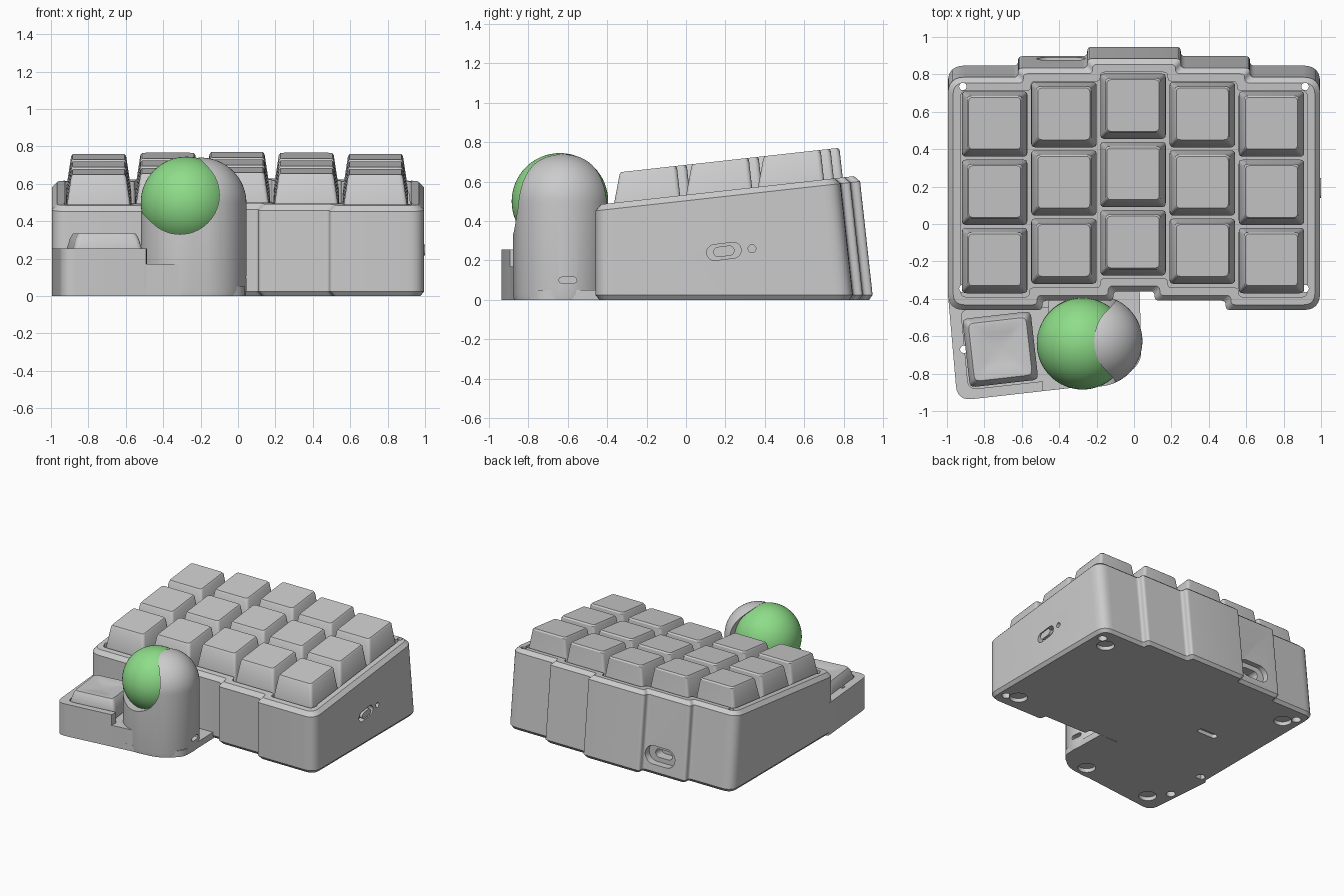
import bpy, bmesh, math
from mathutils import Vector, Matrix

if "Cube" in bpy.data.objects:
    bpy.data.objects.remove(bpy.data.objects["Cube"])

SLOPE, RIM = 0.111, 0.533          # tilted top plane: z = RIM + SLOPE * y
THUMB_TURN = math.radians(6.5)


def finish(name, bm):
    bmesh.ops.recalc_face_normals(bm, faces=bm.faces)
    me = bpy.data.meshes.new(name)
    bm.to_mesh(me)
    bm.free()
    ob = bpy.data.objects.new(name, me)
    bpy.context.collection.objects.link(ob)
    return ob


def smooth(ob, deg=30):
    bpy.ops.object.select_all(action='DESELECT')
    ob.select_set(True)
    bpy.context.view_layer.objects.active = ob
    bpy.ops.object.shade_smooth_by_angle(angle=math.radians(deg))


def loft(name, rings):
    """Closed skin through equal-length rings, capped at both ends."""
    bm = bmesh.new()
    vs = [[bm.verts.new(p) for p in r] for r in rings]
    n = len(vs[0])
    for a, b in zip(vs, vs[1:]):
        for i in range(n):
            bm.faces.new((a[i], a[(i + 1) % n], b[(i + 1) % n], b[i]))
    bm.faces.new(vs[0][::-1])
    bm.faces.new(vs[-1])
    return finish(name, bm)


def hull(name, points):
    bm = bmesh.new()
    for p in {tuple(round(c, 5) for c in p) for p in points}:
        bm.verts.new(p)
    res = bmesh.ops.convex_hull(bm, input=bm.verts)
    loose = [v for v in bm.verts if not v.link_faces]
    bmesh.ops.delete(bm, geom=loose, context='VERTS')
    return finish(name, bm)


def slot(name, axis, c0, c1, r, a, b, n=32):
    """Rounded slot (or cylinder) along an axis, from a to b."""
    pts = []
    for c in (c0, c1):
        for i in range(n):
            t = math.tau * i / n
            u, v = c[0] + r * math.cos(t), c[1] + r * math.sin(t)
            for d in (a, b):
                pts.append({'x': (d, u, v), 'y': (u, d, v), 'z': (u, v, d)}[axis])
    return hull(name, pts)


def cut(ob, cutters):
    for c in cutters:
        m = ob.modifiers.new("cut", 'BOOLEAN')
        m.operation, m.solver, m.object = 'DIFFERENCE', 'EXACT', c
    dg = bpy.context.evaluated_depsgraph_get()
    me = bpy.data.meshes.new_from_object(ob.evaluated_get(dg))
    ob.modifiers.clear()
    ob.data = me


def rounded(pts, radii, n=6):
    out = []
    for i, p in enumerate(pts):
        p = Vector(p)
        d0 = (Vector(pts[i - 1]) - p).normalized() * radii[i]
        d1 = (Vector(pts[(i + 1) % len(pts)]) - p).normalized() * radii[i]
        for k in range(n + 1):
            t = k / n
            out.append(p + d0 * (1 - t) ** 2 + d1 * t ** 2)
    return out


# --- main case: stepped outline, tilted top, leaning back wall
def case_outline(m):
    half = [(.11 + m, -.36 + m), (.11 + m, -.41 + m), (.49 + m, -.41 + m), (.49 + m, -.46 + m),
            (.995 - m, -.46 + m), (.995 - m, .85 - m), (.62 - m, .85 - m), (.62 - m, .90 - m),
            (.25 - m, .90 - m), (.25 - m, .95 - m)]
    rad = [.024] * 4 + [max(.03, .09 - m)] * 2 + [.024] * 4
    return rounded(half + [(-x, y) for x, y in half[::-1]], rad + rad[::-1])


def case_ring(m, drop=None, z=0):
    ring = []
    for p in case_outline(m):
        back = p.y > .6
        lean = .11 if back else 0
        h = z if drop is None else (RIM + SLOPE * p.y - drop) / (1 + SLOPE * lean)
        ring.append((p.x, p.y - lean * h, h))
    return ring


case = loft("case", [case_ring(.02), case_ring(0, z=.025), case_ring(0, .03), case_ring(.028, 0),
                     case_ring(.07, 0), case_ring(.07, .12)])

# --- cutters shared by the lower parts
feet = [slot("foot_cut", 'z', c, c, .065, -.1, .03) for c in
        ((.83, .67), (.83, -.31), (-.85, .66), (-.8, -.8), (-.2, -.77))]
screws = []
for c in ((.915, .735), (-.915, .735), (.915, -.345), (-.915, -.345), (-.91, -.67)):
    screws.append(slot("screw_cut", 'z', c, c, .02, -.1, .9, 16))
    screws.append(slot("screw_head_cut", 'z', c, c, .034, -.1, .04, 20))
openings = [
    slot("port_cut", 'y', (-.45, .15), (-.33, .15), .07, .835, 1.2),
    slot("port_inner_cut", 'y', (-.43, .15), (-.35, .15), .033, .76, 1.2),
    slot("switch_cut", 'x', (.145, .24), (.24, .252), .04, .95, 1.2),
    slot("reset_cut", 'x', (.335, .26), (.335, .26), .02, .92, 1.2, 16),
    slot("bottom_slot_cut", 'z', (-.61, .17), (-.49, .17), .025, -.1, .03)]
cut(case, feet[:3] + screws[:8] + openings)
smooth(case)
smooth(slot("power_switch", 'x', (.165, .243), (.22, .25), .026, .93, 1.0))


# --- keycaps
def keycap(name, profile, r, turn):
    rings = []
    for h, z, dy in profile:
        sq = rounded([(-h, -h), (h, -h), (h, h), (-h, h)], [r] * 4, 4)
        rings.append([turn @ Vector((p.x, p.y + dy, z)) for p in sq])
    ob = loft(name, rings)
    smooth(ob)
    return ob


tilt = Matrix.Rotation(math.atan(SLOPE), 4, 'X')
key_profile = [(.168, -.03, 0), (.175, 0, 0), (.173, .03, 0), (.147, .20, .026), (.139, .211, .027)]
for col, stagger in enumerate((0, .05, .095, .05, 0)):
    for row in range(3):
        y = -.195 + .365 * row + stagger
        k = keycap(f"key_{col}_{row}", key_profile, .022, tilt)
        k.location = (-.745 + .37 * col, y, RIM + SLOPE * y - .06)

# --- thumb section: bottom plate, raised tray with lip, thumb key
plate_pts = [(-.995, -.37), (-.945, -.945), (-.10, -.85), (.04, -.74), (.03, -.34)]
plate_rad = [.02, .08, .08, .06, .02]


def flat(pts, rad, z):
    return [(p.x, p.y, z) for p in rounded(pts, rad)]


plate = loft("thumb_plate", [flat(plate_pts, plate_rad, z) for z in (0, .05)])
tray_pts = [(-.995, -.37), (-.945, -.945), (-.49, -.894), (-.45, -.37)]
tray_rad = [.02, .08, .005, .02]
tray = loft("thumb_tray", [flat(tray_pts, tray_rad, z) for z in (0, .255)])
well_pts = [(-.925, -.46), (-.885, -.885), (-.3, -.82), (-.3, -.44)]
well = loft("well_cut", [flat(well_pts, [.04, .05, .01, .01], z) for z in (.17, .6)])
step = loft("thumb_step", [flat([(-.52, -.897), (-.12, -.852), (-.12, -.6), (-.52, -.6)],
                                [.002, .08, .01, .01], z) for z in (0, .17)])
cut(plate, feet[3:] + screws[8:])
cut(tray, feet[3:4] + [well] + screws[8:])
cut(step, feet[4:])

thumb_profile = [(.182, 0, 0), (.184, .07, 0), (.168, .125, 0), (.155, .148, 0),
                 (.14, .15, 0), (.09, .138, 0), (.03, .132, 0)]
thumb = keycap("thumb_key", thumb_profile, .03, Matrix.Rotation(THUMB_TURN, 4, 'Z'))
thumb.location = (-.715, -.67, .185)

# --- ball tower: domed stadium column, scooped open at upper left
R = .243
pts = []
for cx, cy in ((-.275, -.635), (-.198, -.626)):
    for j in range(17):
        a = math.pi / 2 * j / 16
        for i in range(64):
            t = math.tau * i / 64
            x, y = cx + R * math.cos(a) * math.cos(t), cy + R * math.cos(a) * math.sin(t)
            pts.append((x, y, .497 + R * math.sin(a)))
            if j == 0:
                pts.append((x, y, .03))
            if j == 2:
                pts.append((x, y, 0))
tower = hull("ball_tower", pts)
scoop = slot("scoop_cut", 'y', (-.31, .54), (-.71, .94), .21, -1.1, -.2, 64)
notch = slot("tower_slot_cut", 'x', (-.63, .1), (-.57, .1), .016, -.02, .3, 8)
cut(tower, [scoop, notch, feet[4]])

for ob in (plate, tray, step, tower):
    smooth(ob)

# --- ball
bm = bmesh.new()
bmesh.ops.create_uvsphere(bm, u_segments=64, v_segments=32, radius=.245)
ball = finish("ball", bm)
ball.location = (-.275, -.64, .5)
smooth(ball, 60)
green = bpy.data.materials.new("green")
green.diffuse_color = (.27, .72, .25, 1)
green.use_nodes = True
green.node_tree.nodes["Principled BSDF"].inputs["Base Color"].default_value = green.diffuse_color
ball.data.materials.append(green)

# --- remove the cutters
for ob in [o for o in bpy.data.objects if "_cut" in o.name]:
    bpy.data.objects.remove(ob)
